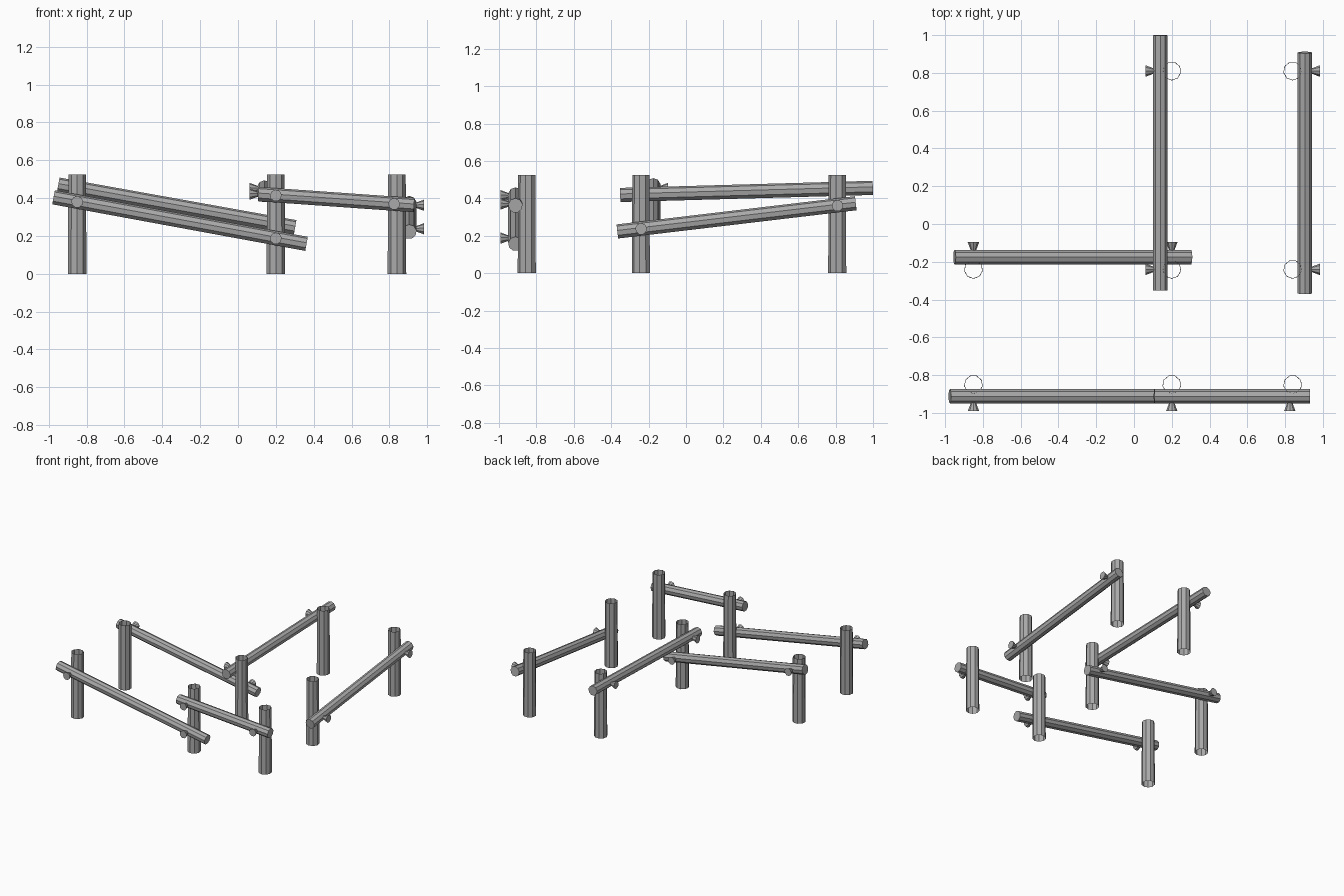
import bpy
import bmesh
from mathutils import Vector

cube = bpy.data.objects.get("Cube")
if cube:
    bpy.data.objects.remove(cube, do_unlink=True)

grey = bpy.data.materials.new("weathered grey")
grey.use_nodes = True
colour = (0.4, 0.4, 0.4, 1)
grey.diffuse_color = colour
grey.node_tree.nodes["Principled BSDF"].inputs["Base Color"].default_value = colour


def rod(name, start, end, r_start, r_end, sides, capped=True):
    """Straight faceted rod between two points."""
    start, end = Vector(start), Vector(end)
    axis = end - start
    bm = bmesh.new()
    bmesh.ops.create_cone(bm, cap_ends=capped, segments=sides,
                          radius1=r_start, radius2=r_end, depth=axis.length)
    mesh = bpy.data.meshes.new(name)
    bm.to_mesh(mesh)
    bm.free()
    mesh.materials.append(grey)
    obj = bpy.data.objects.new(name, mesh)
    obj.location = (start + end) / 2
    obj.rotation_mode = "QUATERNION"
    obj.rotation_quaternion = axis.to_track_quat("Z", "Y")
    bpy.context.collection.objects.link(obj)
    return obj


# Upright posts, open tubes with a slight taper
LEFT, MID, RIGHT = -0.85, 0.20, 0.84
FRONT, CENTRE, BACK = -0.85, -0.24, 0.81
posts = [(LEFT, FRONT), (MID, FRONT), (RIGHT, FRONT), (LEFT, CENTRE),
         (MID, CENTRE), (RIGHT, CENTRE), (MID, BACK), (RIGHT, BACK)]
for x, y in posts:
    rod("post", (x, y, 0), (x, y, 0.525), 0.05, 0.047, 9, capped=False)


# Sloping rails, each pinned to two posts by flared bolts
def rail(name, start, end, outward, stations):
    start, end, outward = Vector(start), Vector(end), Vector(outward)
    rod(name, start, end, 0.039, 0.039, 9)
    along = 0 if abs(outward.x) < 0.5 else 1
    for s in stations:
        t = (s - start[along]) / (end[along] - start[along])
        p = start.lerp(end, t)
        rod(name + "_bolt", p + outward * 0.03, p + outward * 0.079, 0.012, 0.031, 9)


rail("front_long_rail", (-0.975, -0.912, 0.403), (0.362, -0.912, 0.157), (0, -1, 0), (LEFT, MID))
rail("front_short_rail", (0.107, -0.912, 0.42), (0.93, -0.912, 0.362), (0, -1, 0), (MID, RIGHT - 0.015))
rail("middle_rail", (-0.95, -0.175, 0.47), (0.302, -0.175, 0.245), (0, 1, 0), (LEFT, MID))
rail("inner_side_rail", (0.14, -0.352, 0.417), (0.14, 0.999, 0.455), (-1, 0, 0), (CENTRE, BACK))
rail("outer_side_rail", (0.905, -0.367, 0.222), (0.905, 0.908, 0.373), (1, 0, 0), (CENTRE, BACK))
